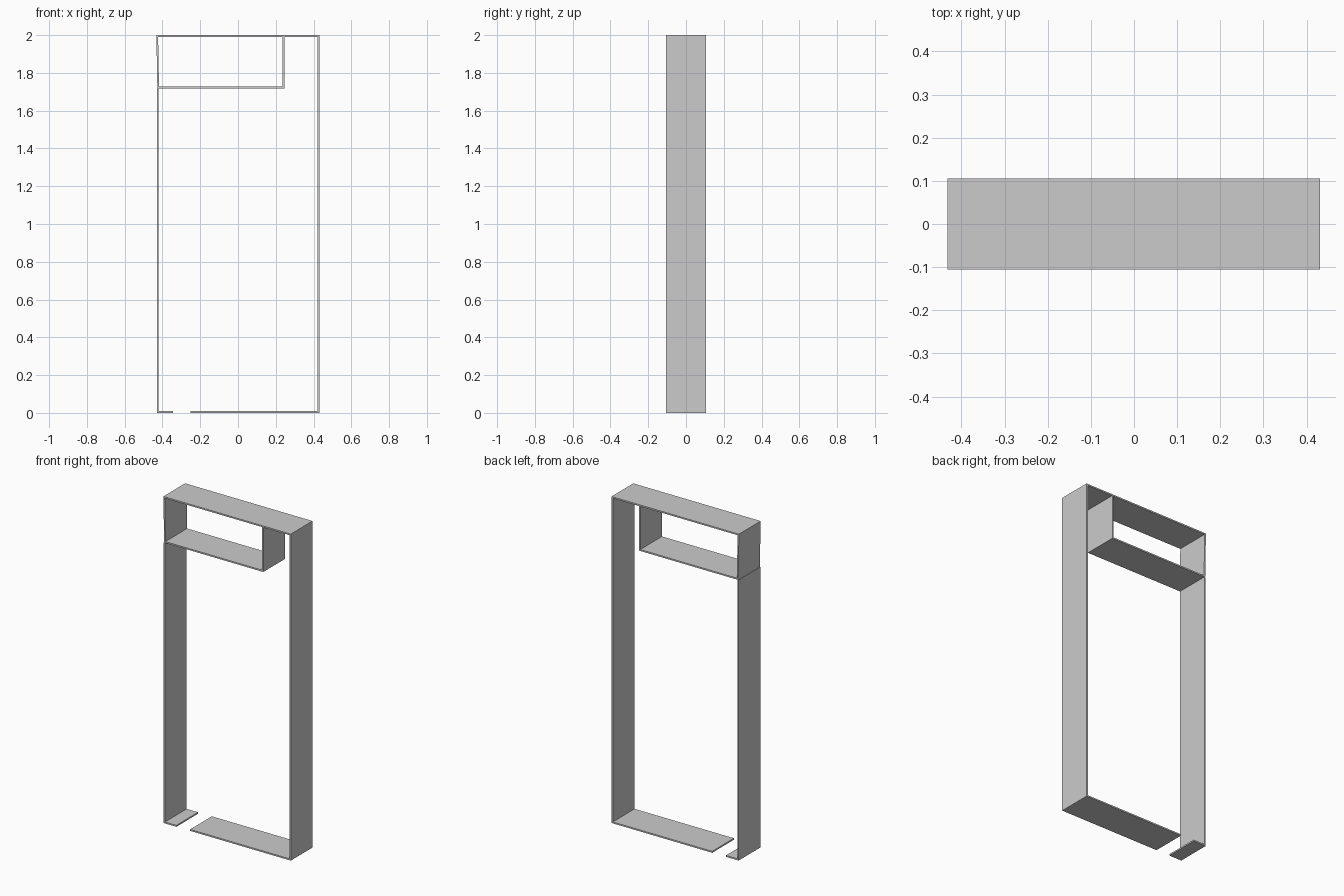
import bpy
import bmesh

if "Cube" in bpy.data.objects:
    bpy.data.objects.remove(bpy.data.objects["Cube"])

DEPTH = 0.105   # half depth in y
T = 0.009       # sheet thickness

grey = bpy.data.materials.new("light_grey")
grey.diffuse_color = (0.6, 0.6, 0.6, 1)
grey.use_nodes = True
grey.node_tree.nodes["Principled BSDF"].inputs["Base Color"].default_value = grey.diffuse_color


def prism(name, pts):
    """Extrude an x/z outline through the full depth of the frame."""
    bm = bmesh.new()
    face = bm.faces.new([bm.verts.new((x, -DEPTH, z)) for x, z in pts])
    ext = bmesh.ops.extrude_face_region(bm, geom=[face])
    verts = [v for v in ext["geom"] if isinstance(v, bmesh.types.BMVert)]
    bmesh.ops.translate(bm, verts=verts, vec=(0, 2 * DEPTH, 0))
    bmesh.ops.recalc_face_normals(bm, faces=bm.faces)
    mesh = bpy.data.meshes.new(name)
    bm.to_mesh(mesh)
    bm.free()
    mesh.materials.append(grey)
    obj = bpy.data.objects.new(name, mesh)
    bpy.context.collection.objects.link(obj)


def plate(name, x0, x1, z0, z1):
    prism(name, [(x0, z0), (x1, z0), (x1, z1), (x0, z1)])


# Outer frame
plate("top_panel", -0.432, 0.431, 2 - T, 2)
plate("right_side", 0.431 - T, 0.431, T, 2 - T)
plate("left_side", -0.430, -0.430 + T, T, 1.718)

# Floor strips with the gap between them
plate("floor_left", -0.430, -0.344, 0, T)
plate("floor_right", -0.251, 0.431, 0, T)

# Upper compartment: slightly leaning left wall, shelf and hanging divider
prism("upper_left_wall", [(-0.427, 1.718), (-0.427 + T, 1.718),
                          (-0.432 + T, 2 - T), (-0.432, 2 - T)])
plate("shelf", -0.427 + T, 0.245, 1.718, 1.718 + T)
plate("divider", 0.245 - T, 0.245, 1.718 + T, 2 - T)
